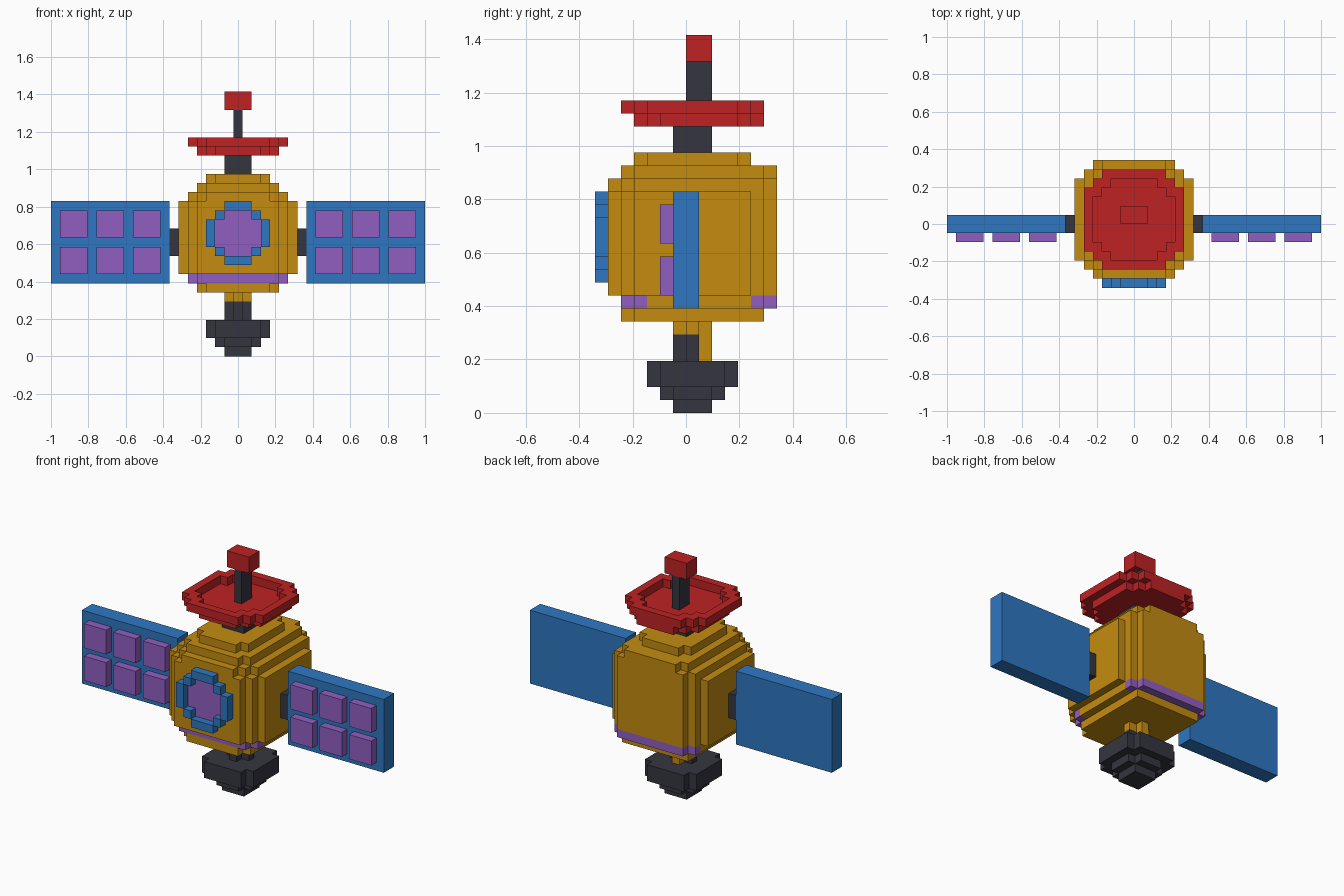
import bpy, bmesh, math
from mathutils import Vector

cube = bpy.data.objects.get("Cube")
if cube:
    bpy.data.objects.remove(cube, do_unlink=True)

U = 2 / 41          # size of one block
YC = 7              # block row that lies on y = 0


def lin(c):
    c /= 255
    return c / 12.92 if c <= 0.04045 else ((c + 0.055) / 1.055) ** 2.4


def material(name, r, g, b):
    m = bpy.data.materials.new(name)
    col = (lin(r), lin(g), lin(b), 1)
    m.diffuse_color = col
    m.use_nodes = True
    m.node_tree.nodes["Principled BSDF"].inputs["Base Color"].default_value = col
    return m


GOLD = material("gold", 196, 140, 16)
RED = material("red", 190, 34, 36)
BLUE = material("blue", 46, 119, 194)
PURPLE = material("purple", 145, 95, 193)
DARK = material("dark_grey", 53, 53, 64)


def finish(name, bm, mat):
    bmesh.ops.recalc_face_normals(bm, faces=bm.faces)
    me = bpy.data.meshes.new(name)
    bm.to_mesh(me)
    bm.free()
    me.materials.append(mat)
    ob = bpy.data.objects.new(name, me)
    bpy.context.collection.objects.link(ob)
    return ob


def steps(rows):
    """Stepped half outline from (start, end, half width) rows."""
    pts = [(0, rows[0][0])]
    for a, b, w in rows:
        pts += [(w, a), (w, b)]
    return pts + [(0, rows[-1][1])]


def add_prism(bm, rows, lo, hi, hole=None, along="z"):
    """Extrude a stepped half outline and mirror it across x = 0."""
    pts = steps(rows) + (steps(hole)[::-1] if hole else [])

    def place(w, t, h):
        y, z = (t, h) if along == "z" else (h, t)
        return Vector((w * U, (y - YC) * U, z * U))

    part = bmesh.new()
    face = part.faces.new([part.verts.new(place(w, t, lo)) for w, t in pts])
    ext = bmesh.ops.extrude_face_region(part, geom=[face])["geom"]
    move = place(0, 0, hi) - place(0, 0, lo)
    bmesh.ops.translate(part, vec=move, verts=[v for v in ext if isinstance(v, bmesh.types.BMVert)])
    seam = [f for f in part.faces if all(abs(v.co.x) < 1e-6 for v in f.verts)]
    bmesh.ops.delete(part, geom=seam, context="FACES")
    for side in (1, -1):
        seen = {v: bm.verts.new((v.co.x * side, v.co.y, v.co.z)) for v in part.verts}
        for f in part.faces:
            loop = [seen[v] for v in f.verts]
            bm.faces.new(loop if side > 0 else loop[::-1])
    part.free()
    bmesh.ops.remove_doubles(bm, verts=[v for v in bm.verts if abs(v.co.x) < 1e-6], dist=1e-6)


def stack(name, mat, layers, along="z"):
    """One object per part; each layer is (low, high, rows[, hole rows])."""
    bm = bmesh.new()
    for lo, hi, rows, *hole in layers:
        add_prism(bm, rows, lo, hi, hole[0] if hole else None, along)
    return finish(name, bm, mat)


def box(name, mat, x, y, z):
    bm = bmesh.new()
    bmesh.ops.create_cube(bm, size=1)
    for v in bm.verts:
        v.co = Vector((x[v.co.x > 0], y[v.co.y > 0] - YC, z[v.co.z > 0])) * U
    return finish(name, bm, mat)


# Rounded body
stack("body", GOLD, [
    (7, 8, [(2, 3, 3.5), (3, 13, 4.5)]),
    (8, 9, [(4, 12, 5.5)]),
    (9, 17, [(1, 2, 4.5), (2, 3, 5.5), (3, 12, 6.5), (12, 13, 5.5), (13, 14, 4.5)]),
    (17, 18, [(1, 2, 3.5), (2, 3, 4.5), (3, 13, 5.5), (13, 14, 4.5)]),
    (18, 19, [(2, 3, 3.5), (3, 13, 4.5), (13, 14, 3.5)]),
    (19, 20, [(3, 4, 2.5), (4, 11, 3.5), (11, 12, 2.5)]),
])

# Purple trim under the front and back
stack("front_trim", PURPLE, [(8, 9, [(2, 3, 4.5), (3, 4, 5.5)])])
stack("back_trim", PURPLE, [(8, 9, [(12, 13, 5.5), (13, 14, 4.5)])])

# Round front window with raised frame
pane = [(11, 12, 1.5), (12, 15, 2.5), (15, 16, 1.5)]
stack("window_frame", BLUE, [
    (0, 1, [(10, 11, 1.5), (11, 12, 2.5), (12, 15, 3.5), (15, 16, 2.5), (16, 17, 1.5)], pane),
], along="y")
stack("window_pane", PURPLE, [(0.9, 1, pane)], along="y")

# Dish on its neck, with mast and tip
box("dish_neck", DARK, (-1.5, 1.5), (6, 9), (20, 22))
floor = [(3, 4, 2.5), (4, 5, 3.5), (5, 10, 4.5), (10, 11, 3.5), (11, 12, 2.5)]
stack("dish", RED, [
    (22, 23, [(3, 4, 2.5), (4, 5, 3.5), (5, 11, 4.5), (11, 12, 3.5), (12, 13, 2.5)]),
    (23, 24, [(2, 3, 3.5), (3, 4, 4.5), (4, 11, 5.5), (11, 12, 4.5), (12, 13, 3.5)], floor),
])
box("mast", DARK, (-0.5, 0.5), (7, 9), (23, 27))
box("mast_tip", RED, (-1.5, 1.5), (7, 9), (27, 29))

# Stem and thruster below the body
stack("stem_top", GOLD, [(6, 7, [(6, 7, 0.5), (7, 8, 1.5), (8, 9, 0.5)])])
stack("stem_back", GOLD, [(4, 6, [(8, 9, 0.5)])])
stack("stem_core", DARK, [(4, 6, [(6, 7, 0.5), (7, 8, 1.5)])])
stack("thruster", DARK, [
    (0, 1, [(6, 9, 1.5)]),
    (1, 2, [(5, 6, 1.5), (6, 9, 2.5), (9, 10, 1.5)]),
    (2, 4, [(4, 5, 2.5), (5, 10, 3.5), (10, 11, 2.5)]),
])

# Solar wings on both sides
for side, label in ((1, "left"), (-1, "right")):
    def span(a, b):
        return tuple(sorted((a * side, b * side)))
    box(label + "_wing_joint", DARK, span(6.5, 7.5), (6, 8), (11, 14))
    box(label + "_wing", BLUE, span(7.5, 20.5), (6, 8), (8, 17))
    for i in range(3):
        for j in range(2):
            x, z = 8.5 + 4 * i, 9 + 4 * j
            box(f"{label}_solar_cell_{i + 1}_{j + 1}", PURPLE,
                span(x, x + 3), (5, 6), (z, z + 3))
